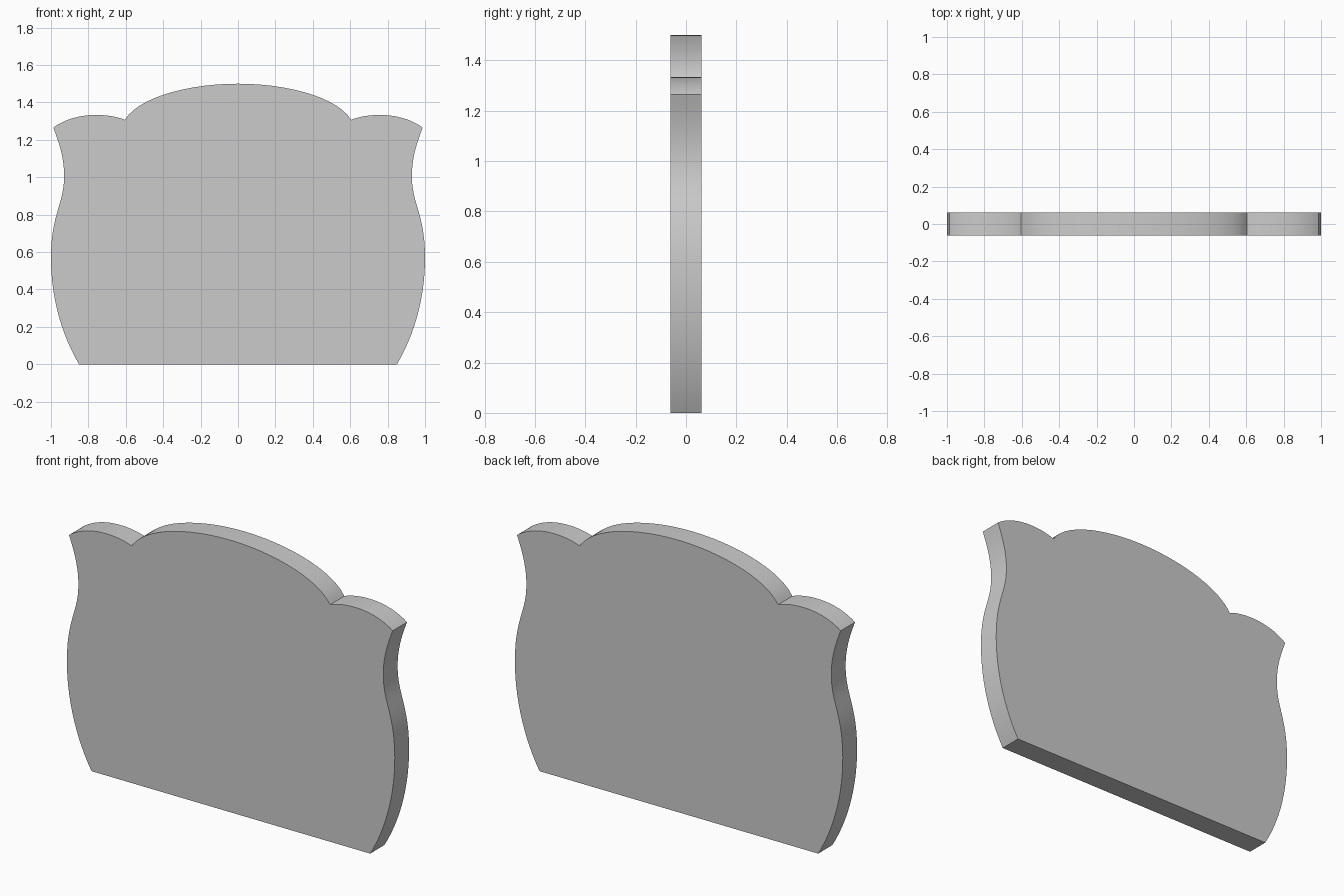
import bpy, bmesh
from mathutils import Vector
from mathutils.geometry import interpolate_bezier

if "Cube" in bpy.data.objects:
    bpy.data.objects.remove(bpy.data.objects["Cube"])

HALF_THICK = 0.0625
STEPS = 14

# Right half of the outline: each row is handle, handle, end point (x, z)
start = (0.85, 0.0)
segments = [
    ((0.95, 0.17), (1.0, 0.37), (1.0, 0.57)),             # belly
    ((1.0, 0.80), (0.93, 0.86), (0.93, 1.0)),             # into the waist
    ((0.928, 1.10), (0.955, 1.18), (0.987, 1.265)),       # flared shoulder
    ((0.925, 1.312), (0.84, 1.333), (0.76, 1.333)),       # outer lobe
    ((0.705, 1.333), (0.65, 1.325), (0.605, 1.307)),      # lobe to notch
    ((0.53, 1.43), (0.26, 1.5), (0.0, 1.5)),              # centre arch
]


def to_3d(p):
    return Vector((p[0], -HALF_THICK, p[1]))


right = [to_3d(start)]
for h1, h2, end in segments:
    right += interpolate_bezier(right[-1], to_3d(h1), to_3d(h2), to_3d(end), STEPS)[1:]

# Mirror the half outline and close the loop
left = [Vector((-p.x, p.y, p.z)) for p in reversed(right[:-1])]

# Fill the outline and extrude it to the panel thickness
bm = bmesh.new()
front = bm.faces.new([bm.verts.new(p) for p in right + left])
result = bmesh.ops.extrude_face_region(bm, geom=[front], use_keep_orig=True)
moved = [g for g in result["geom"] if isinstance(g, bmesh.types.BMVert)]
bmesh.ops.translate(bm, verts=moved, vec=(0, 2 * HALF_THICK, 0))
bmesh.ops.recalc_face_normals(bm, faces=bm.faces)
mesh = bpy.data.meshes.new("headboard_panel")
bm.to_mesh(mesh)
bm.free()

panel = bpy.data.objects.new("headboard_panel", mesh)
bpy.context.collection.objects.link(panel)
bpy.context.view_layer.objects.active = panel
panel.select_set(True)
bpy.ops.object.shade_smooth_by_angle(angle=0.52)
